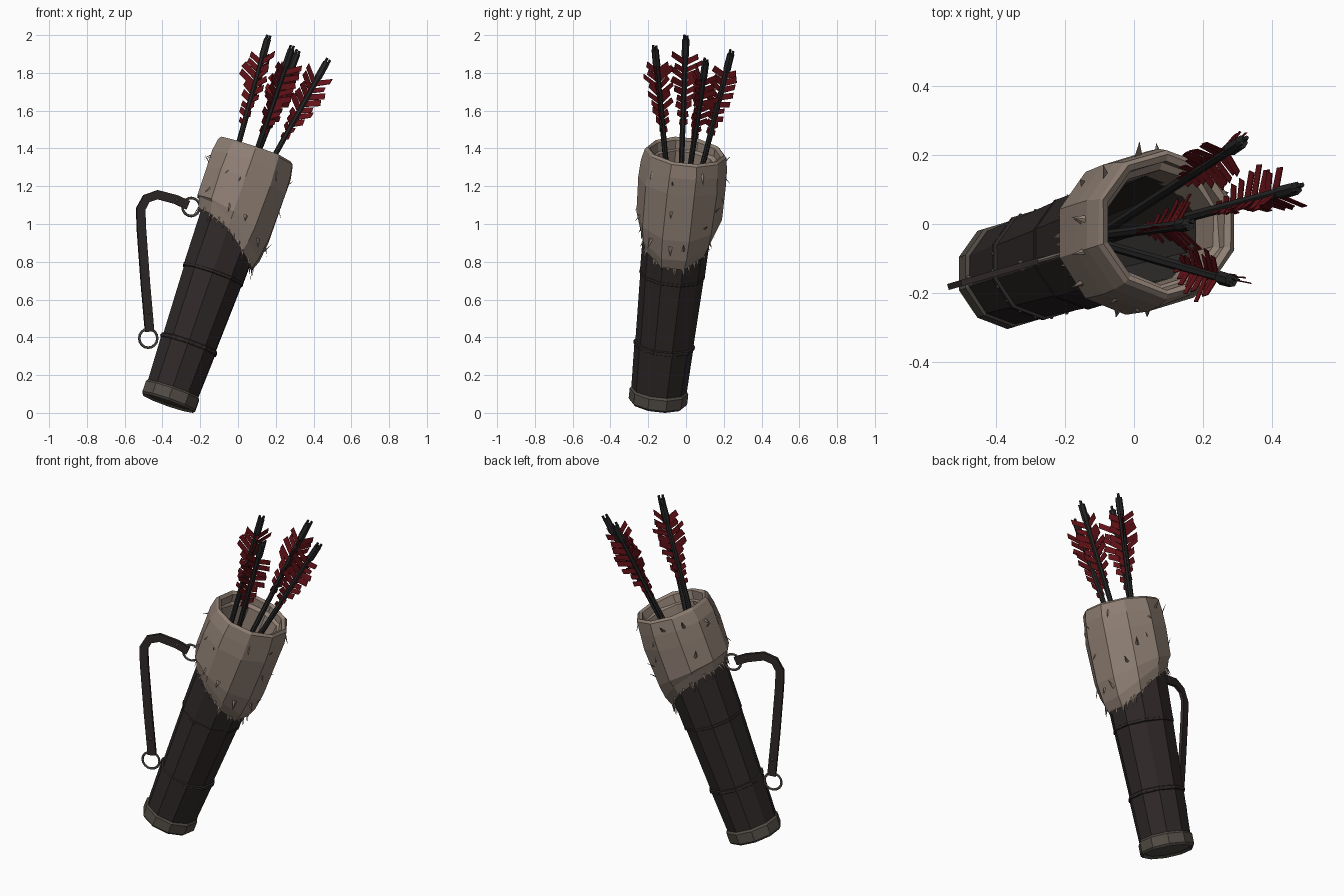
import bpy, bmesh, math, random
from mathutils import Vector, Matrix

random.seed(4)
cube = bpy.data.objects.get("Cube")
if cube:
    bpy.data.objects.remove(cube)


def material(name, r, g, b):
    m = bpy.data.materials.new(name)
    m.use_nodes = True
    m.diffuse_color = (r, g, b, 1)
    bsdf = next(n for n in m.node_tree.nodes if n.type == 'BSDF_PRINCIPLED')
    bsdf.inputs["Base Color"].default_value = (r, g, b, 1)
    bsdf.inputs["Roughness"].default_value = 0.8
    return m


LEATHER = material("dark leather", .028, .021, .021)
FUR = material("pale fur", .27, .21, .17)
METAL = material("dull metal", .085, .073, .06)
STEEL = material("ring metal", .13, .115, .1)
SHAFT = material("black wood", .018, .018, .018)
RED = material("red feather", .125, .006, .009)
LINING = material("dark lining", .03, .027, .024)

# Tilted frame of the case: local z runs along its axis
BASE, TOP = Vector((-.37, -.15, .05)), Vector((.10, 0, 1.395))
W = (TOP - BASE).normalized()
U = (Vector((1, 0, 0)) - W * W.x).normalized()
FRAME = Matrix.Translation(BASE) @ Matrix((U, W.cross(U), W)).transposed().to_4x4()
SIDES = 10


def finish(name, bm, mat, matrix=None):
    if matrix:
        bm.transform(matrix)
    bmesh.ops.recalc_face_normals(bm, faces=bm.faces[:])
    me = bpy.data.meshes.new(name)
    bm.to_mesh(me)
    bm.free()
    me.materials.append(mat)
    ob = bpy.data.objects.new(name, me)
    bpy.context.scene.collection.objects.link(ob)
    return ob


def polar(a, r, t):
    return Vector((r * math.cos(a), r * math.sin(a), t))


def lathe(name, rows, mat, caps=(False, False), jitter=0, sides=SIDES, matrix=FRAME):
    """Rows are (radius, height) pairs, or functions of the angle giving one."""
    bm = bmesh.new()
    rings = []
    for row in rows:
        ring = []
        for i in range(sides):
            a = math.tau * (i + .5) / sides
            r, t = row(a) if callable(row) else row
            j = random.uniform(-jitter, jitter)
            ring.append(bm.verts.new(polar(a, r * 1.025 + j, t + j)))
        rings.append(ring)
    for lo, hi in zip(rings, rings[1:]):
        for i in range(sides):
            k = (i + 1) % sides
            bm.faces.new((lo[i], lo[k], hi[k], hi[i]))
    for use, ring in zip(caps, (rings[0], rings[-1])):
        if use:
            bm.faces.new(ring)
    return finish(name, bm, mat, matrix)


def tube_between(name, a, b, rows, mat, sides):
    rot = (b - a).to_track_quat('Z', 'Y').to_matrix().to_4x4()
    return lathe(name, rows, mat, (True, True), 0, sides, Matrix.Translation(a) @ rot)


# Leather case, metal foot and stitched bands
lathe("case_body", [(.143, .06), (.153, .32), (.150, .34), (.164, .72),
                    (.169, .735), (.176, 1.0), (.18, 1.15)], LEATHER, jitter=.002)
lathe("foot_cap", [(.125, .012), (.142, 0), (.152, .012), (.152, .07), (.143, .082),
                   (.13, .082)], METAL, (True, False))
lathe("lower_band", [(.15, .318), (.159, .322), (.159, .34), (.15, .344)], LEATHER)
lathe("upper_band", [(.162, .715), (.17, .72), (.17, .733), (.162, .738)], LEATHER)
lathe("inner_lining", [(.12, .5), (.15, 1.1), (.158, 1.23)], LINING, (True, False))

# Studs around the lower band and foot
bm = bmesh.new()
for t, r, n, size in ((.331, .156, 20, .006), (.042, .15, 10, .007)):
    for i in range(n):
        p = polar(math.tau * (i + .5) / n, r, t)
        bmesh.ops.create_icosphere(bm, subdivisions=1, radius=size,
                                   matrix=Matrix.Translation(p))
finish("studs", bm, STEEL, FRAME)


# Fur collar, its lower edge dropping toward +x
def edge(a):
    c = math.cos(a)
    return .96 - .11 * c - .04 * c * c


lathe("fur_collar", [lambda a: (.172, edge(a) + .01), lambda a: (.187, edge(a)),
                     lambda a: (.21, edge(a) + .06),
                     lambda a: (.222, .5 * edge(a) + .58),
                     (.227, 1.25), (.222, 1.34), (.211, 1.41), (.2, 1.425),
                     (.183, 1.415), (.178, 1.37), (.164, 1.36), (.157, 1.2)],
      FUR, jitter=.004)


# Fur tufts: thin three-sided spikes
def tuft(bm, a, r, t, out, along, width):
    p = polar(a, r, t)
    side = Vector((-math.sin(a), math.cos(a), 0)) * width
    tip = p + polar(a, out, along) + side * random.uniform(-1, 1)
    base = [p - side, p + side, p + polar(a, width * .6, 0)]
    vs = [bm.verts.new(v) for v in base + [tip]]
    for f in ((0, 1, 2), (0, 1, 3), (1, 2, 3), (2, 0, 3)):
        bm.faces.new([vs[i] for i in f])


bm = bmesh.new()
for i in range(34):
    a = math.tau * (i + random.random()) / 34
    tuft(bm, a, .186, edge(a) + .015, random.uniform(0, .02),
         -random.uniform(.02, .065), .011)
for i in range(22):
    a = math.tau * (i * .618 + random.uniform(-.03, .03))
    tuft(bm, a, .212, random.uniform(edge(a) + .1, 1.38), random.uniform(.02, .05),
         random.choice((-1, -1, 1)) * random.uniform(.03, .055), .013)
finish("fur_tufts", bm, FUR, FRAME)


# Carry strap, a flat ribbon lying in one upright plane
def on_plane(x, z):
    return Vector((x, -.09 + (x + .22) * .29, z))


ACROSS = Vector((1, .29, 0)).normalized()
NORMAL = Vector((-.29, 1, 0)).normalized()
path = [on_plane(x, z) for x, z in (
    (-.265, 1.10), (-.33, 1.13), (-.425, 1.155), (-.485, 1.135), (-.515, 1.08),
    (-.512, .98), (-.49, .68), (-.468, .43))]
bm = bmesh.new()
rings = []
for i, p in enumerate(path):
    d = (path[min(i + 1, len(path) - 1)] - path[max(i - 1, 0)]).normalized()
    s = d.cross(NORMAL) * .024
    n = NORMAL * .009
    rings.append([bm.verts.new(p + q) for q in (s + n, s - n, -s - n, -s + n)])
for lo, hi in zip(rings, rings[1:]):
    for i in range(4):
        k = (i + 1) % 4
        bm.faces.new((lo[i], lo[k], hi[k], hi[i]))
bm.faces.new(rings[0])
bm.faces.new(rings[-1])
finish("carry_strap", bm, LEATHER)


# Metal rings and strap rivets
def ring(name, center, radius, thick):
    bm = bmesh.new()
    loops = []
    for i in range(16):
        a = math.tau * i / 16
        out = ACROSS * math.cos(a) + Vector((0, 0, math.sin(a)))
        loops.append([bm.verts.new(center + out * (radius + thick * math.cos(b))
                                   + NORMAL * thick * math.sin(b))
                      for b in (math.tau * j / 6 for j in range(6))])
    for i in range(16):
        lo, hi = loops[i], loops[(i + 1) % 16]
        for j in range(6):
            k = (j + 1) % 6
            bm.faces.new((lo[j], lo[k], hi[k], hi[j]))
    finish(name, bm, STEEL)


ring("upper_ring", on_plane(-.248, 1.09), .048, .007)
ring("lower_ring", on_plane(-.475, .395), .05, .007)
bm = bmesh.new()
for x, z in ((-.325, 1.128), (-.475, .53)):
    for s in (-1, 1):
        bmesh.ops.create_icosphere(bm, subdivisions=1, radius=.011, matrix=Matrix.Translation(
            on_plane(x, z) + NORMAL * .007 * s))
finish("strap_rivets", bm, STEEL)


# Arrows with three ragged feather vanes each
def vane(bm, tip, axis, out):
    side = axis.cross(out) * .0015
    count = 9
    for i in range(count):
        f = i / (count - 1)
        root = tip - axis * (.49 - .33 * f)
        width = (.03 + .062 * min(1, f * 1.7)) * random.uniform(.72, 1.08)
        lift = width * random.uniform(.45, .75)
        h = .037 * random.uniform(.8, 1.1)
        lean = random.uniform(-.006, .006)
        quad = [root, root + out * width + axis * lift,
                root + out * (width * random.uniform(.8, 1)) + axis * (lift + h * .85),
                root + axis * h]
        quad[1] += side * lean * 900
        quad[2] += side * lean * 900
        front = [bm.verts.new(q + side) for q in quad]
        back = [bm.verts.new(q - side) for q in quad]
        bm.faces.new(front)
        bm.faces.new(back[::-1])
        for j in range(4):
            k = (j + 1) % 4
            bm.faces.new((front[j], back[j], back[k], front[k]))


arrows = [  # nock end, then a point at the mouth of the case
    ((.16, 0, 1.99), (.005, -.02, 1.43), .4),
    ((.285, -.165, 1.935), (.11, -.115, 1.42), 1.2),
    ((.315, .24, 1.91), (.115, .11, 1.40), 2.2),
    ((.475, .105, 1.865), (.21, .035, 1.39), 3.0)]
for n, (tip, mouth, spin) in enumerate(arrows, 1):
    tip, mouth = Vector(tip), Vector(mouth)
    axis = (tip - mouth).normalized()
    foot = tip - axis * 1.25
    tube_between(f"arrow_shaft_{n}", foot, tip,
                 [(.014, 0), (.015, 1.13), (.02, 1.15), (.019, 1.238)], SHAFT, 7)
    # Nock prongs at the end
    cross = axis.orthogonal().normalized()
    for s in (-1, 1):
        p = tip + cross * .011 * s
        tube_between(f"arrow_nock_{n}", p - axis * .02, p + axis * .01,
                     [(.008, 0), (.007, .03)], SHAFT, 5)
    bm = bmesh.new()
    for k in range(3):
        out = Matrix.Rotation(spin + math.tau * k / 3, 3, axis) @ cross
        vane(bm, tip, axis, out)
    finish(f"arrow_feathers_{n}", bm, RED)
